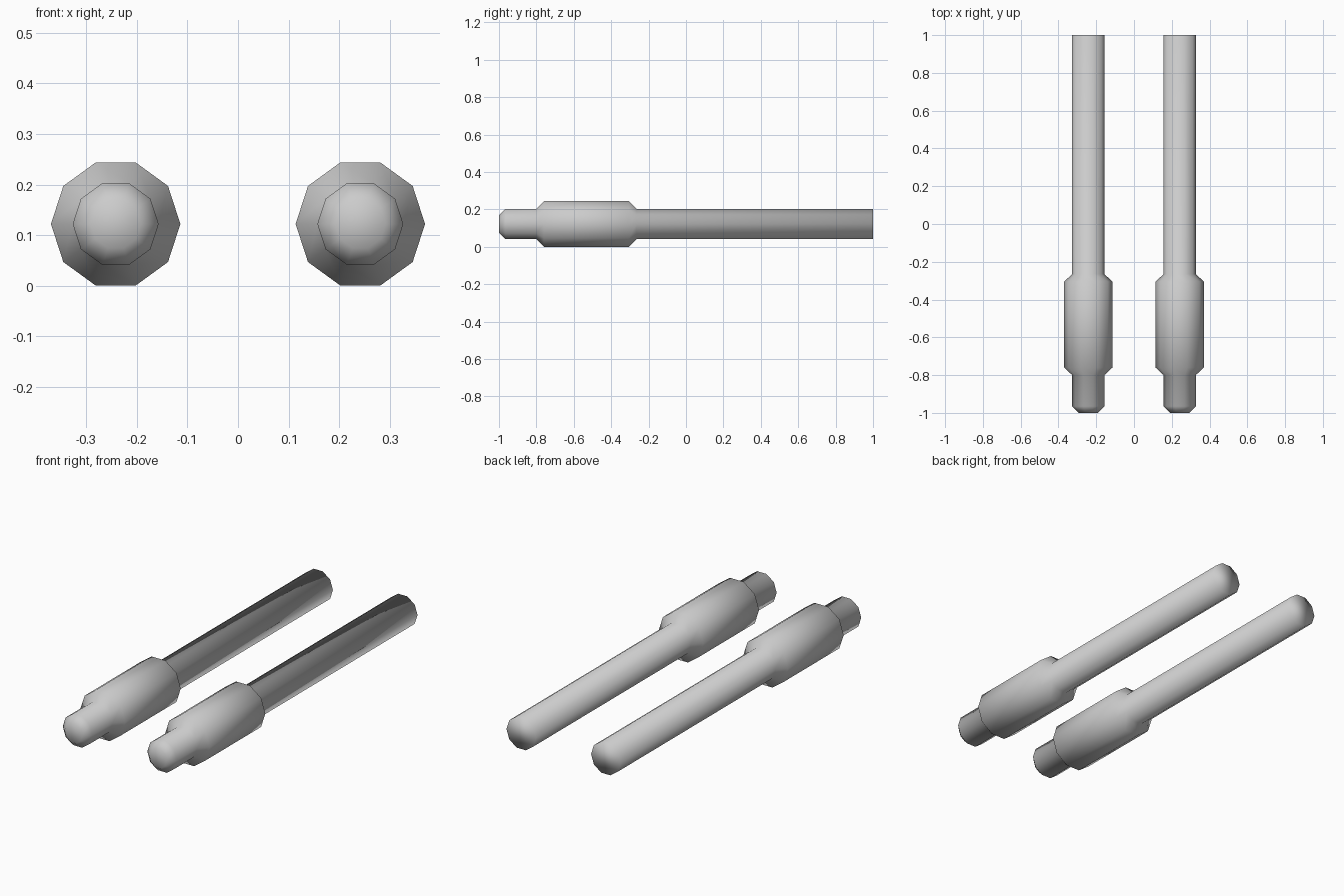
import bpy, bmesh, math

if "Cube" in bpy.data.objects:
    bpy.data.objects.remove(bpy.data.objects["Cube"])

SIDES = 10
CENTRE_X, CENTRE_Z = 0.242, 0.122

# Lathe profile along y: (position, radius)
PROFILE = [(-1.0, 0.05), (-0.965, 0.085), (-0.80, 0.085), (-0.76, 0.128),
           (-0.305, 0.128), (-0.265, 0.085), (1.0, 0.085)]

grey = bpy.data.materials.new("light_grey")
grey.diffuse_color = (0.6, 0.6, 0.6, 1)
grey.use_nodes = True
grey.node_tree.nodes["Principled BSDF"].inputs["Base Color"].default_value = grey.diffuse_color


def make_rod(name, x):
    bm = bmesh.new()
    # Rings of the stepped rod
    rings = []
    for y, r in PROFILE:
        angles = [2 * math.pi * i / SIDES for i in range(SIDES)]
        rings.append([bm.verts.new((x + r * math.cos(a), y, CENTRE_Z + r * math.sin(a)))
                      for a in angles])
    # Walls and flat end caps
    for a, b in zip(rings, rings[1:]):
        for i in range(SIDES):
            j = (i + 1) % SIDES
            bm.faces.new((a[i], a[j], b[j], b[i]))
    bm.faces.new(rings[0])
    bm.faces.new(rings[-1])
    bmesh.ops.recalc_face_normals(bm, faces=bm.faces)
    for f in bm.faces:
        f.smooth = True
    mesh = bpy.data.meshes.new(name)
    bm.to_mesh(mesh)
    bm.free()
    mesh.materials.append(grey)
    bpy.context.collection.objects.link(bpy.data.objects.new(name, mesh))


# Pair of matching rods
make_rod("left_rod", -CENTRE_X)
make_rod("right_rod", CENTRE_X)
